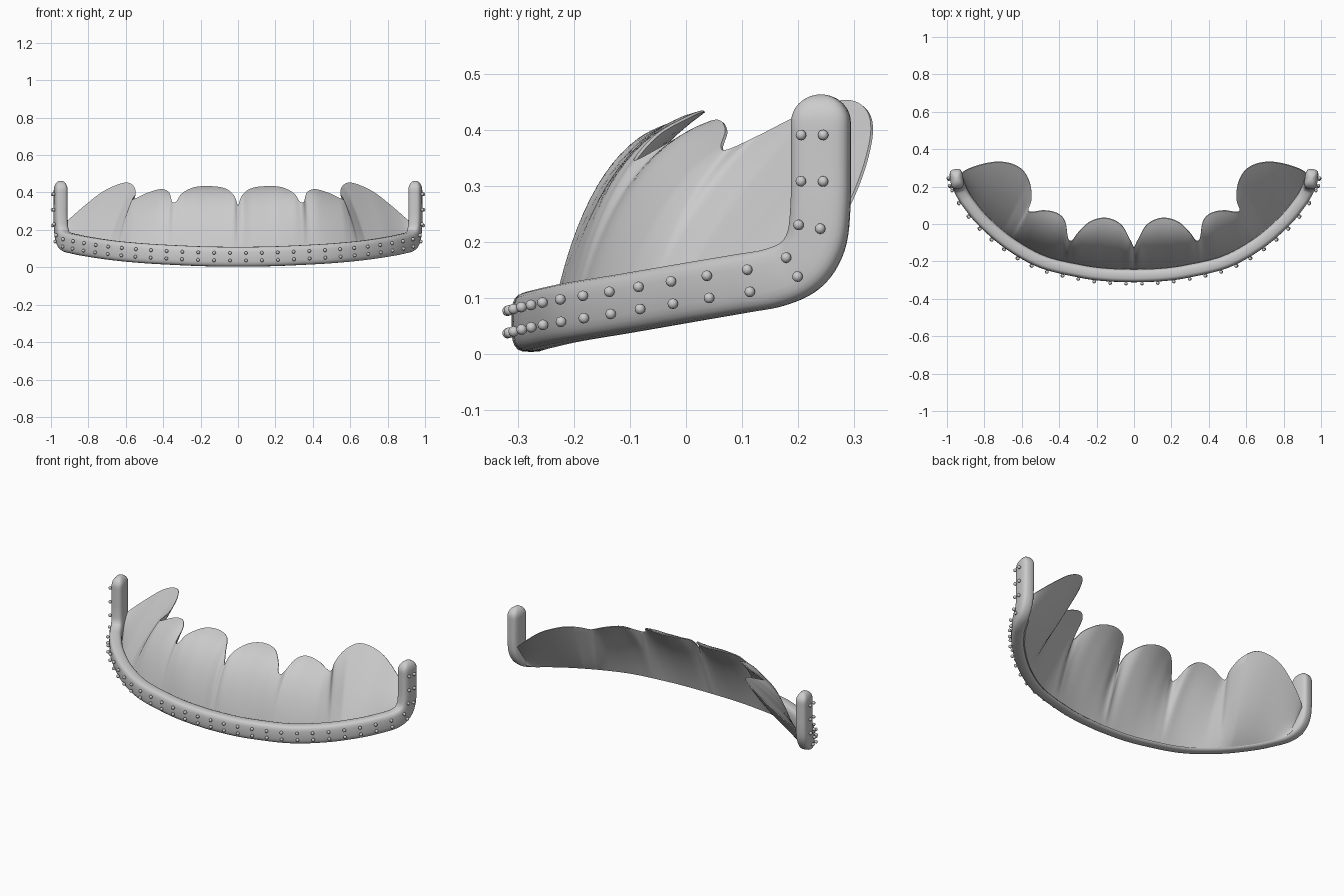
import bpy, bmesh, math
from mathutils import Vector

if "Cube" in bpy.data.objects:
    bpy.data.objects.remove(bpy.data.objects["Cube"])

def spline(pts, n):
    """Catmull-Rom through tuples, n samples per span."""
    P = [Vector(p) for p in pts]
    out = []
    for i in range(len(P) - 1):
        b, c = P[i], P[i + 1]
        a = P[i - 1] if i else b * 2 - c
        d = P[i + 2] if i + 2 < len(P) else c * 2 - b
        for k in range(n):
            t = k / n
            out.append(0.5 * (2 * b + (c - a) * t + (2 * a - 5 * b + 4 * c - d) * t * t
                              + (3 * b - a - 3 * c + d) * t ** 3))
    return out + [P[-1]]

def make(name, rows, closed=False):
    """Skin a grid of vertex rows."""
    bm = bmesh.new()
    V = [[bm.verts.new(p) for p in r] for r in rows]
    m = len(V[0])
    for r, s in zip(V, V[1:]):
        for j in range(m if closed else m - 1):
            k = (j + 1) % m
            bm.faces.new((r[j], s[j], s[k], r[k]))
    if closed:
        bm.faces.new(V[0])
        bm.faces.new(V[-1])
    bmesh.ops.recalc_face_normals(bm, faces=bm.faces)
    return finish(name, bm)

def finish(name, bm):
    me = bpy.data.meshes.new(name)
    bm.to_mesh(me)
    bm.free()
    ob = bpy.data.objects.new(name, me)
    bpy.context.collection.objects.link(ob)
    return ob

def smooth(ob, deg):
    bpy.ops.object.select_all(action='DESELECT')
    ob.select_set(True)
    bpy.context.view_layer.objects.active = ob
    bpy.ops.object.shade_smooth_by_angle(angle=math.radians(deg))

# Band centre line, right half: x, y, z, outward angle in degrees
half = [(0, -.277, .056, 0), (.15, -.271, .058, 6), (.288, -.252, .063, 13), (.49, -.202, .074, 26),
        (.663, -.106, .09, 38), (.80, .01, .11, 48), (.875, .098, .125, 58), (.915, .158, .136, 68),
        (.936, .205, .158, 75), (.945, .232, .2, 79), (.948, .240, .26, 81),
        (.948, .241, .34, 82), (.948, .241, .413, 82)]
right = spline(half, 6)
path = [Vector((-p[0], p[1], p[2], -p[3])) for p in right[:0:-1]] + right

def frame(i):
    t = (path[min(i + 1, len(path) - 1)] - path[max(i - 1, 0)]).to_3d().normalized()
    a = math.radians(path[i][3])
    n = Vector((math.sin(a), -math.cos(a), 0))
    return path[i].to_3d(), t, n, n.cross(t).normalized()

# Band with upturned rounded end posts
def ring(c, n, u, s):
    pts = []
    for k in range(24):
        a = 2 * math.pi * k / 24
        f = lambda v: math.copysign(abs(v) ** .6, v)
        pts.append(c + n * f(math.cos(a)) * .035 * s + u * f(math.sin(a)) * .053 * s)
    return pts

rows = [ring(*(frame(i)[j] for j in (0, 2, 3)), 1) for i in range(len(path))]
for k in range(1, 7):
    a = math.radians(14 * k)
    for i, sign in ((0, -1), (len(path) - 1, 1)):
        c, t, n, u = frame(i)
        r = ring(c + t * sign * .05 * math.sin(a), n, u, math.cos(a))
        rows.append(r) if sign > 0 else rows.insert(0, r)
smooth(make("rim_band", rows, True), 60)

# Two rows of studs along the band
bm = bmesh.new()
mid = len(path) // 2
for side in (1, -1):
    dist, goal, i = 0, .042, mid
    while 0 <= i + side < len(path):
        step = (path[i + side].to_3d() - path[i].to_3d()).length
        while goal <= dist + step:
            c, t, n, u = frame(i)
            c = c + t * side * (goal - dist)
            shift = .01 if c.z > .2 else 0
            for off in (-.02, .02):
                g = bmesh.ops.create_uvsphere(bm, u_segments=10, v_segments=6, radius=.0095)
                bmesh.ops.translate(bm, verts=g['verts'], vec=c + n * .043 + u * (off + shift))
            goal += .0828
        dist += step
        i += side
smooth(finish("studs", bm), 60)

# Scalloped petal shell, right half: base x, then top edge x, y, z
edge = [(0, 0, -.13, .325), (.03, .022, -.085, .385), (.08, .07, -.005, .422), (.16, .15, .03, .434),
        (.24, .235, .01, .428), (.31, .3, -.05, .395), (.35, .33, -.09, .352), (.37, .352, -.08, .35),
        (.40, .368, .01, .40), (.44, .41, .055, .418), (.51, .48, .07, .4), (.6, .545, .062, .37),
        (.655, .565, .075, .365), (.68, .548, .13, .39), (.71, .555, .21, .43), (.74, .59, .28, .453),
        (.78, .65, .318, .44), (.82, .73, .33, .4), (.86, .82, .315, .33), (.9, .9, .285, .26),
        (.935, .94, .25, .22)]

def band_at(x):
    for p, q in zip(right, right[1:]):
        if q[0] >= x:
            return p.lerp(q, (x - p[0]) / max(q[0] - p[0], 1e-6))
    return right[-1]

def column(bx, top, inset, drop, horiz, rise):
    """Curved strip from the band up to the scalloped edge."""
    b = band_at(max(bx, 0))
    a = math.radians(b[3])
    base = Vector((b[0] - inset * math.sin(a), b[1] + inset * math.cos(a), b[2] - drop))
    ctrl = base.lerp(top, horiz)
    ctrl.z = base.z + (top.z - base.z) * rise
    return [base * (1 - v) ** 2 + ctrl * 2 * v * (1 - v) + top * v * v
            for v in (k / 14 for k in range(15))]

cols = []
for bx, ex, ey, ez in spline(edge, 6):
    top = Vector((ex, ey, ez))
    w = min(max((bx - .6) / .12, 0), 1)           # 0 on front petals, 1 on side petal
    h = min(max((ez - .325) / .11, 0), 1)         # 0 in a valley, 1 on a crest
    horiz = (.33 - .07 * h) * (1 - w) + .35 * w
    rise = (.63 + .26 * h) * (1 - w) + .55 * w
    front = column(bx, top, .028, .04, horiz, rise)
    back = column(bx, top + Vector((0, .004, -.003)), .036, .046, horiz + .09, rise - .18 - .1 * w)
    cols.append(front + back[::-1])
cols = [[Vector((-p.x, p.y, p.z)) for p in c] for c in cols[:0:-1]] + cols
smooth(make("petal_shell", cols, True), 50)
